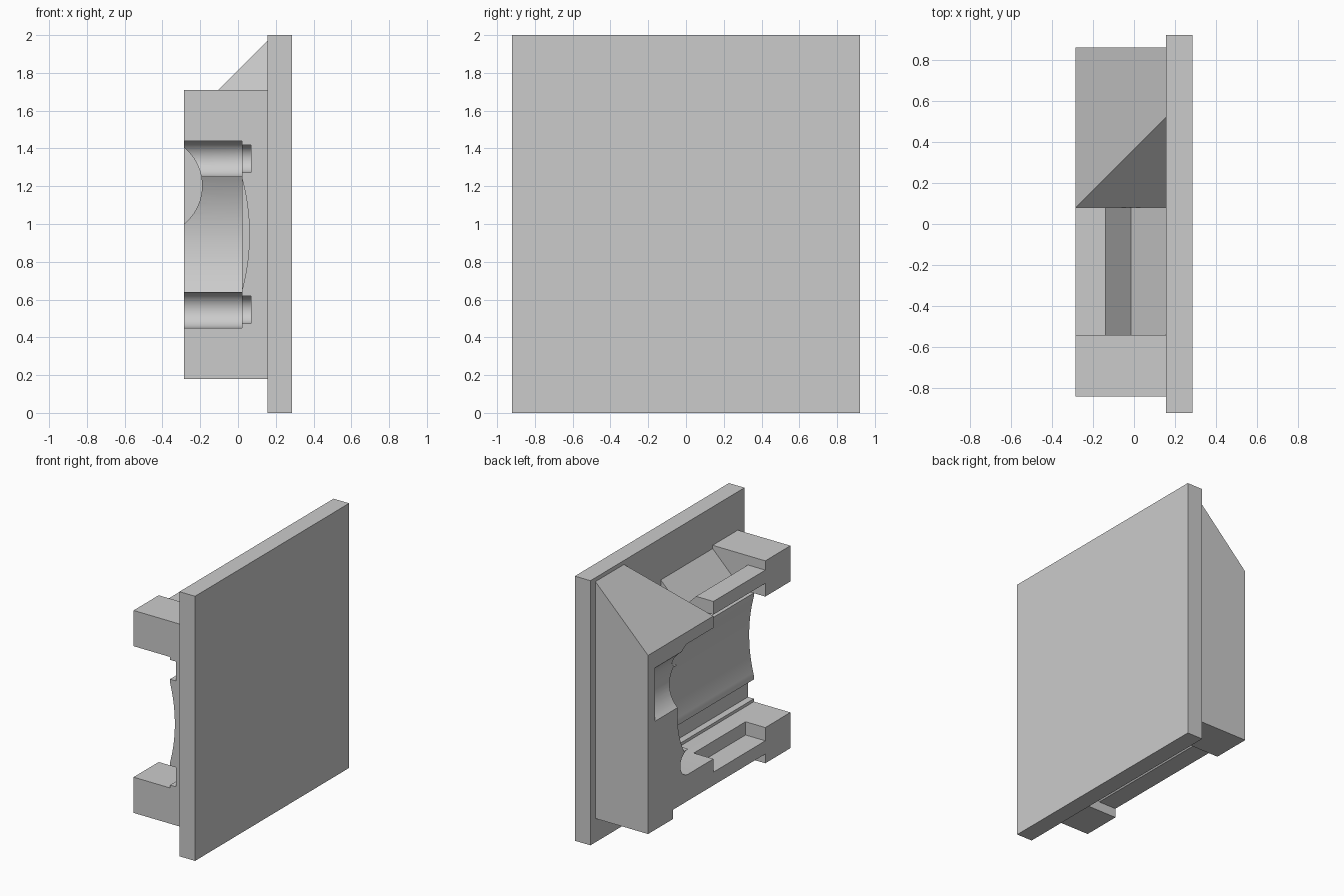
import bpy, bmesh
from math import sin, cos, pi, asin, sqrt

cube = bpy.data.objects.get("Cube")
if cube:
    bpy.data.objects.remove(cube, do_unlink=True)

grey = bpy.data.materials.new("plain grey")
grey.use_nodes = True
grey.diffuse_color = (0.6, 0.6, 0.6, 1)
grey.node_tree.nodes["Principled BSDF"].inputs["Base Color"].default_value = (0.6, 0.6, 0.6, 1)


def prism(name, pts, axis, a, b):
    """Extrude a yz profile along x, or an xz profile along y."""
    place = {"x": lambda t, p, q: (t, p, q), "y": lambda t, p, q: (p, t, q)}[axis]
    bm = bmesh.new()
    ends = [[bm.verts.new(place(t, p, q)) for p, q in pts] for t in (a, b)]
    n = len(pts)
    bm.faces.new(ends[0])
    bm.faces.new(ends[1][::-1])
    for i in range(n):
        j = (i + 1) % n
        bm.faces.new((ends[0][i], ends[1][i], ends[1][j], ends[0][j]))
    bmesh.ops.recalc_face_normals(bm, faces=bm.faces)
    mesh = bpy.data.meshes.new(name)
    bm.to_mesh(mesh)
    bm.free()
    mesh.materials.append(grey)
    ob = bpy.data.objects.new(name, mesh)
    bpy.context.collection.objects.link(ob)
    return ob


def box(name, x0, x1, y0, y1, z0, z1):
    return prism(name, [(x0, z0), (x1, z0), (x1, z1), (x0, z1)], "y", y0, y1)


def bulge(edge, tip, z0, z1, n=24):
    """Arc from (edge, z0) to (edge, z1) that reaches out to tip."""
    h, d = (z1 - z0) / 2, tip - edge
    r = (h * h + d * d) / (2 * d)
    a = asin(h / r)
    return [(tip - r + r * cos(a * (2 * i / n - 1)), (z0 + z1) / 2 + r * sin(a * (2 * i / n - 1)))
            for i in range(n + 1)]


def round_end(y, z, r, n=20):
    return [(y + r * sin(pi * i / n), z - r * cos(pi * i / n)) for i in range(n + 1)]


def cut(target, cutter):
    cutter.hide_render = True
    mod = target.modifiers.new("cut", "BOOLEAN")
    mod.operation, mod.solver, mod.object = "DIFFERENCE", "EXACT", cutter
    deps = bpy.context.evaluated_depsgraph_get()
    target_mesh = bpy.data.meshes.new_from_object(target.evaluated_get(deps))
    target.modifiers.clear()
    target.data = target_mesh
    bpy.data.objects.remove(cutter, do_unlink=True)


MID = 0.945  # mid height of the housing
FRONT, NOTCH, STEP = -0.84, -0.54, 0.08

# Flat cover plate
box("cover_plate", 0.155, 0.285, -0.92, 0.92, 0, 2)

# Housing block behind the plate
housing = box("housing", -0.285, 0.155, FRONT, 0.86, 0.18, 1.97)

# Top of the housing: lug height, grooved rail, and two sloped chamfers
cut(housing, box("lug_cut", -1, 1, -1, STEP, 1.71, 2.2))
groove = [(-0.5, 1.64), (-0.14, 1.64), (-0.015, 1.515), (0.155, 1.685), (0.3, 1.685)]
cut(housing, prism("top_groove", groove + [(0.3, 2.2), (-0.5, 2.2)], "y", NOTCH, STEP))
cut(housing, prism("side_chamfer", [(-0.485, 1.33), (0.385, 2.2), (-0.485, 2.2)], "y", STEP, 1))
cut(housing, prism("end_chamfer", [(STEP, 1.53), (0.75, 2.2), (STEP, 2.2)], "x", -1, 1))

# Underside: the same groove mirrored
under = [(x, 2 * MID - z) for x, z in groove]
cut(housing, prism("bottom_groove", under + [(0.3, -0.2), (-0.5, -0.2)], "y", NOTCH, 0.56))

# Main pocket with a rounded end, and a round-ended channel above and below
low, high = 0.545, 1.345
pocket = [(-1, 0.45)] + round_end(0.38, low, 0.095) + bulge(0.43, 0.51, 0.64, 1.25)
pocket += round_end(0.38, high, 0.095) + [(-1, 1.44)]
cut(housing, prism("pocket", pocket, "x", -0.5, 0.02))

# Hollowed pocket floor
floor = [(-0.1, 0.645)] + bulge(0.02, 0.06, 0.645, 1.245) + [(-0.1, 1.245)]
cut(housing, prism("floor_hollow", floor, "y", -1, 0.43))

# Narrow deeper slots in both channels
for z in (low, high):
    slot = [(-1, z - 0.073)] + round_end(0.37, z, 0.073) + [(-1, z + 0.073)]
    cut(housing, prism("deep_slot", slot, "x", -0.05, 0.07))

# Finger scoop beside the pocket
scoop = [(-0.5, 1.0)] + bulge(-0.286, -0.19, 1.0, 1.405) + [(-0.5, 1.405)]
cut(housing, prism("scoop", scoop, "y", 0.2, 0.775))

# Relief behind each rail
for z0, z1 in ((0.35, 0.5), (1.39, 1.54)):
    cut(housing, box("rail_relief", -0.5, -0.12, NOTCH, STEP, z0, z1))

# Smooth the curved walls only
bpy.ops.object.select_all(action="DESELECT")
housing.select_set(True)
bpy.context.view_layer.objects.active = housing
bpy.ops.object.shade_smooth_by_angle(angle=0.4)
